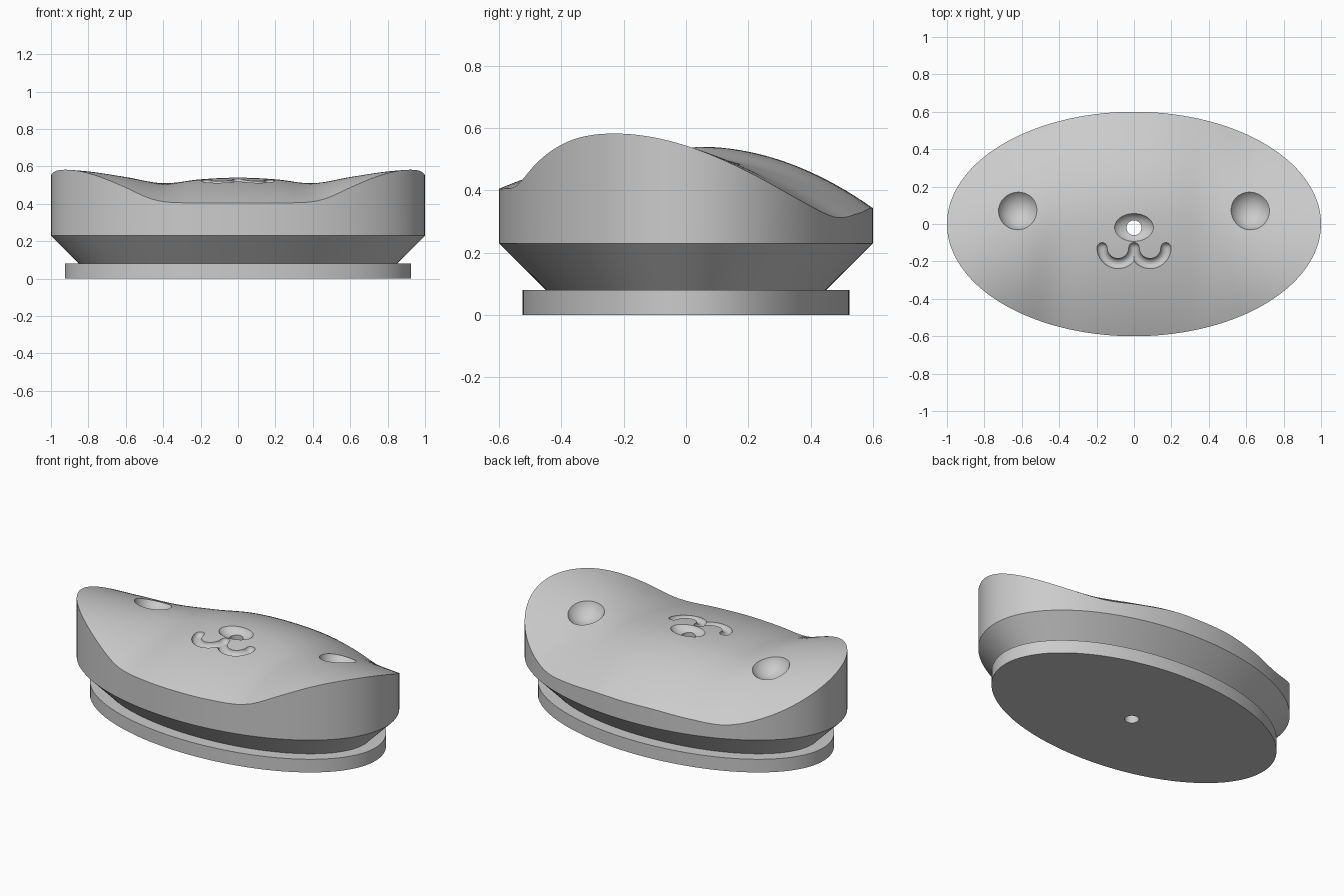
import bpy, bmesh
from math import sin, cos, pi, tau
from mathutils import Vector, Matrix

cube = bpy.data.objects.get("Cube")
if cube:
    bpy.data.objects.remove(cube, do_unlink=True)

grey = bpy.data.materials.new("plain_grey")
grey.use_nodes = True
COLOUR = (0.6, 0.6, 0.6, 1)
grey.diffuse_color = COLOUR
grey.node_tree.nodes["Principled BSDF"].inputs["Base Color"].default_value = COLOUR

# Top surface: front-to-back arches whose crest changes from centre to sides
CREST_Z = (0.54, 0.531, 0.510, 0.543, 0.573, 0.588)
CREST_Y = (0.04, 0.03, -0.02, -0.16, -0.235, -0.28)
FALL_FRONT = (0.33, 0.33, 0.35, 0.55, 0.6, 0.57)
FALL_BACK = (0.63, 0.61, 0.57, 0.56, 0.57, 0.57)


def blend(values, x):
    """Smooth interpolation of evenly spaced, mirrored samples."""
    pos = min(abs(x), 1) * (len(values) - 1)
    i = min(int(pos), len(values) - 2)
    t = pos - i
    b, c = values[i], values[i + 1]
    a = values[abs(i - 1)]
    d = values[i + 2] if i + 2 < len(values) else 2 * c - b
    return b + t / 2 * (c - a + t * (2 * a - 5 * b + 4 * c - d + t * (3 * (b - c) + d - a)))


def top(x, y):
    dy = y - blend(CREST_Y, x)
    fall = blend(FALL_BACK if dy > 0 else FALL_FRONT, x)
    return blend(CREST_Z, x) - fall * dy * dy


def finish(name, bm):
    bmesh.ops.recalc_face_normals(bm, faces=bm.faces)
    mesh = bpy.data.meshes.new(name)
    bm.to_mesh(mesh)
    bm.free()
    mesh.materials.append(grey)
    obj = bpy.data.objects.new(name, mesh)
    bpy.context.collection.objects.link(obj)
    return obj


def loft(name, rings):
    """Skin a list of closed rings and cap both ends."""
    bm = bmesh.new()
    loops = [[bm.verts.new(p) for p in ring] for ring in rings]
    n = len(loops[0])
    for lo, hi in zip(loops, loops[1:]):
        for i in range(n):
            j = (i + 1) % n
            bm.faces.new((lo[i], lo[j], hi[j], hi[i]))
    bm.faces.new(loops[0])
    bm.faces.new(loops[-1])
    return finish(name, bm)


def oval(rx, ry, z=None, n=144):
    pts = [(rx * cos(tau * i / n), ry * sin(tau * i / n)) for i in range(n)]
    return [(x, y, top(x, y) if z is None else z) for x, y in pts]


def ball(name, centre, size):
    bm = bmesh.new()
    bmesh.ops.create_uvsphere(bm, u_segments=48, v_segments=32, radius=1,
                              matrix=Matrix.Translation(centre) @ Matrix.Diagonal((*size, 1)))
    return finish(name, bm)


def mouth_groove(side):
    """Round-ended U tube that follows the top surface."""
    radius, cx, cy, tube = 0.085, 0.086 * side, -0.127, 0.028
    path = []
    for k in range(7):
        a = pi / 2 * (1 - k / 6.2)
        path.append((-radius, tube * sin(a), tube * cos(a), pi))
    for k in range(1, 24):
        t = pi + pi * k / 24
        path.append((radius * cos(t), radius * sin(t), tube, t))
    path += [(-x, y, r, tau) for x, y, r, _ in reversed(path[:7])]
    rings = []
    for px, py, r, t in path:
        x, y = cx + px, cy + py
        centre = Vector((x, y, top(x, y) + 0.004))
        across = Vector((cos(t), sin(t), 0))
        r = max(r, 0.002)
        rings.append([centre + r * (cos(tau * i / 20) * across + Vector((0, 0, sin(tau * i / 20))))
                      for i in range(20)])
    return loft("mouth_cutter", rings)


def carve(obj, cutters):
    for cutter in cutters:
        cutter.hide_render = True
        mod = obj.modifiers.new("carve", "BOOLEAN")
        mod.operation, mod.solver, mod.object = "DIFFERENCE", "EXACT", cutter
    graph = bpy.context.evaluated_depsgraph_get()
    mesh = bpy.data.meshes.new_from_object(obj.evaluated_get(graph))
    obj.modifiers.clear()
    obj.data = mesh


# Body: chamfered underside, straight wall, sculpted top
RINGS = 48
body = loft("body", [oval(0.85, 0.45, 0.08), oval(1, 0.6, 0.23)]
            + [oval(k / RINGS, 0.6 * k / RINGS) for k in range(RINGS, 0, -1)])

# Base plate
base = loft("base_plate", [oval(0.925, 0.525, 0), oval(0.925, 0.525, 0.08)])

# Cutters: eye hollows, nose dish, mouth grooves and through hole
eyes = [ball("eye_cutter", (0.62 * s, 0.085, top(0.62, 0.07) + 0.052), (0.115, 0.12, 0.12))
        for s in (-1, 1)]
nose = ball("nose_cutter", (0, -0.02, top(0, -0.02) + 0.02), (0.112, 0.08, 0.06))
mouths = [mouth_groove(s) for s in (-1, 1)]
hole = loft("hole_cutter", [[(x, y - 0.02, z) for x, y, z in oval(0.04, 0.04, h, 40)]
                            for h in (-0.1, 0.8)])

carve(body, [*eyes, nose, *mouths, hole])
carve(base, [hole])
for cutter in (*eyes, nose, *mouths, hole):
    bpy.data.objects.remove(cutter, do_unlink=True)

# Smooth shading with sharp edges kept
bpy.ops.object.select_all(action="DESELECT")
for obj in (body, base):
    obj.select_set(True)
bpy.context.view_layer.objects.active = body
bpy.ops.object.shade_smooth_by_angle()
